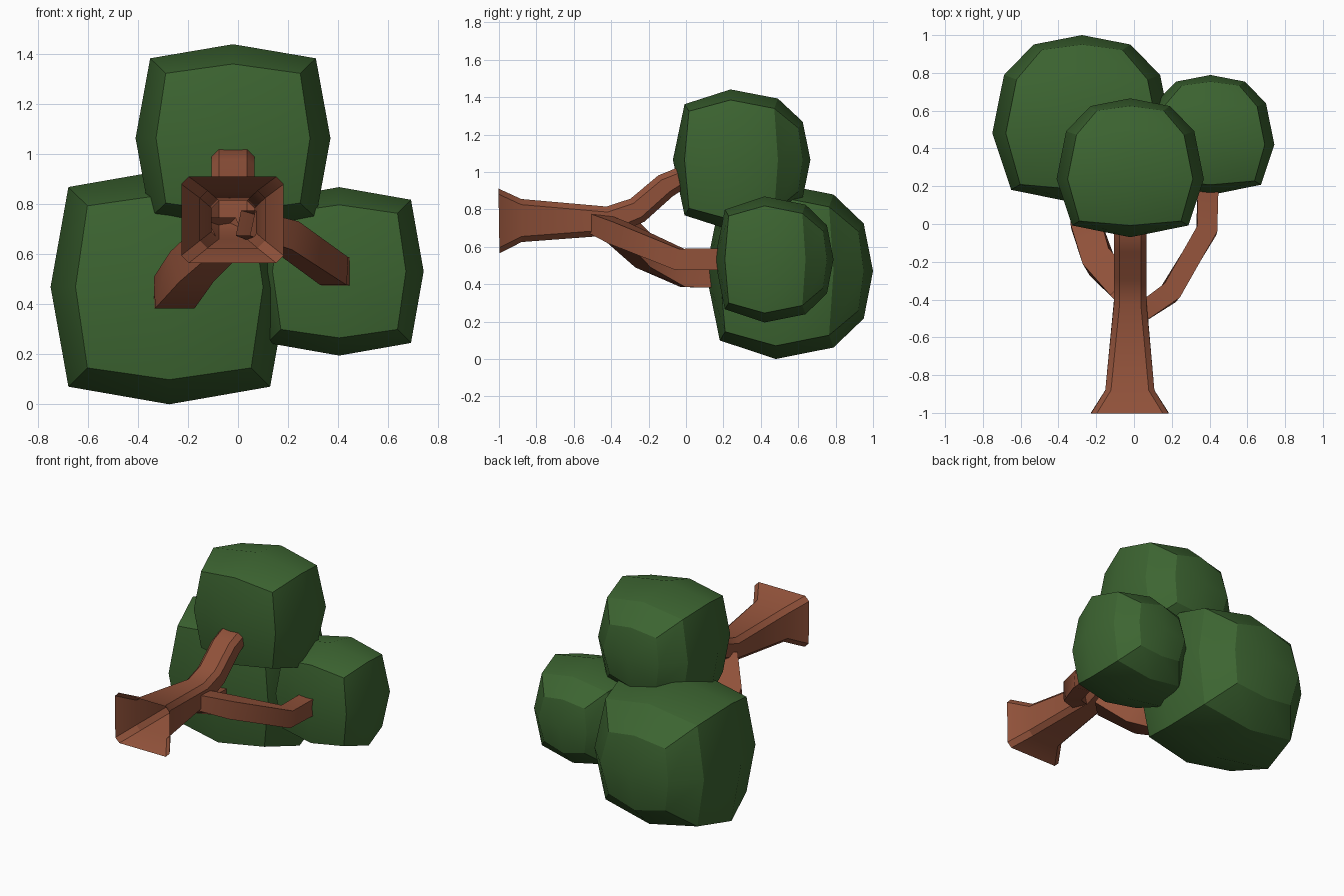
import bpy, math
from mathutils import Vector

if "Cube" in bpy.data.objects:
    bpy.data.objects.remove(bpy.data.objects["Cube"])


def material(name, rgb):
    m = bpy.data.materials.new(name)
    m.diffuse_color = (*rgb, 1)
    m.use_nodes = True
    m.node_tree.nodes["Principled BSDF"].inputs["Base Color"].default_value = m.diffuse_color
    return m


BARK = material("bark_brown", (0.28, 0.083, 0.042))
LEAF = material("leaf_green", (0.046, 0.130, 0.031))


def make(name, verts, faces, mat):
    me = bpy.data.meshes.new(name)
    me.from_pydata(verts, [], faces)
    me.materials.append(mat)
    ob = bpy.data.objects.new(name, me)
    bpy.context.collection.objects.link(ob)
    bpy.ops.object.select_all(action='DESELECT')
    ob.select_set(True)
    bpy.context.view_layer.objects.active = ob
    # consistent outward normals
    bpy.ops.object.mode_set(mode='EDIT')
    bpy.ops.mesh.select_all(action='SELECT')
    bpy.ops.mesh.normals_make_consistent(inside=False)
    bpy.ops.object.mode_set(mode='OBJECT')
    bpy.ops.object.shade_smooth_by_angle(angle=math.radians(32))
    return ob


def limb(name, path, chamfer=0.0):
    """Sweep a (chamfered) rectangle along points (x, y, z, half width, half height)."""
    pts = [Vector(p[:3]) for p in path]
    verts, n = [], 8 if chamfer else 4
    for i, p in enumerate(path):
        t = Vector((0, 0, 0))
        if i > 0:
            t += (pts[i] - pts[i - 1]).normalized()
        if i < len(pts) - 1:
            t += (pts[i + 1] - pts[i]).normalized()
        t.normalize()
        u = t.cross(Vector((0, 0, 1))).normalized()
        v = u.cross(t)
        w, h = p[3:]
        c = chamfer
        if c:
            sec = [(w, -h + c), (w, h - c), (w - c, h), (-w + c, h),
                   (-w, h - c), (-w, -h + c), (-w + c, -h), (w - c, -h)]
        else:
            sec = [(w, -h), (w, h), (-w, h), (-w, -h)]
        verts += [pts[i] + u * a + v * b for a, b in sec]
    faces = [(k * n + j, k * n + (j + 1) % n, (k + 1) * n + (j + 1) % n, (k + 1) * n + j)
             for k in range(len(path) - 1) for j in range(n)]
    faces.append(tuple(range(len(verts) - n, len(verts))))  # far end closed, foot open
    return make(name, verts, faces, BARK)


# foliage profile: (middle offset y, middle radius, corner offset y, corner radius)
RINGS = [(-0.63, 0.79, -0.57, 0.69), (0.0, 1.0, 0.0, 0.85),
         (0.65, 0.87, 0.60, 0.73), (0.99, 0.54, 0.93, 0.45)]


def foliage(name, centre, sx, sy, sz):
    """Bulging rounded cube, flatter towards the trunk."""
    cx, cy, cz = centre
    dirs = [(1, 0), (1, 1), (0, 1), (-1, 1), (-1, 0), (-1, -1), (0, -1), (1, -1)]
    verts = []
    for my, mr, ky, kr in RINGS:
        for j, (a, b) in enumerate(dirs):
            y, r = (ky, kr) if j % 2 else (my, mr)
            verts.append((cx + a * r * sx, cy + y * sy, cz + b * r * sz))
    faces = [(k * 8 + j, k * 8 + (j + 1) % 8, k * 8 + 8 + (j + 1) % 8, k * 8 + 8 + j)
             for k in range(3) for j in range(8)]
    # the two poles, four quads each
    for base, y in ((0, -0.79), (24, 1.095)):
        verts.append((cx, cy + y * sy, cz))
        pole = len(verts) - 1
        faces += [(pole, base + j, base + j + 1, base + (j + 2) % 8) for j in (0, 2, 4, 6)]
    return make(name, verts, faces, LEAF)


# trunk bending up into the top foliage
limb("trunk", [(-0.022, -1.0, 0.738, 0.205, 0.173), (-0.022, -0.88, 0.74, 0.13, 0.115),
               (-0.02, -0.41, 0.738, 0.086, 0.078), (-0.02, -0.26, 0.795, 0.086, 0.072),
               (-0.02, -0.11, 0.925, 0.086, 0.068), (-0.02, -0.03, 0.965, 0.086, 0.06),
               (-0.02, 0.1, 0.97, 0.086, 0.06)], chamfer=0.03)

# side branches
limb("right_branch", [(0.03, -0.475, 0.725, 0.05, 0.052), (0.19, -0.365, 0.675, 0.055, 0.06),
                      (0.385, -0.035, 0.533, 0.055, 0.057), (0.393, 0.22, 0.533, 0.055, 0.057)])
limb("left_branch", [(-0.04, -0.35, 0.69, 0.08, 0.07), (-0.185, -0.2, 0.55, 0.08, 0.07),
                     (-0.255, 0.0, 0.447, 0.08, 0.065), (-0.255, 0.2, 0.447, 0.08, 0.065)])

# three foliage clumps
foliage("large_foliage", (-0.275, 0.48, 0.47), 0.475, 0.475, 0.47)
foliage("top_foliage", (-0.02, 0.238, 1.065), 0.39, 0.39, 0.376)
foliage("small_foliage", (0.405, 0.42, 0.532), 0.338, 0.337, 0.337)
